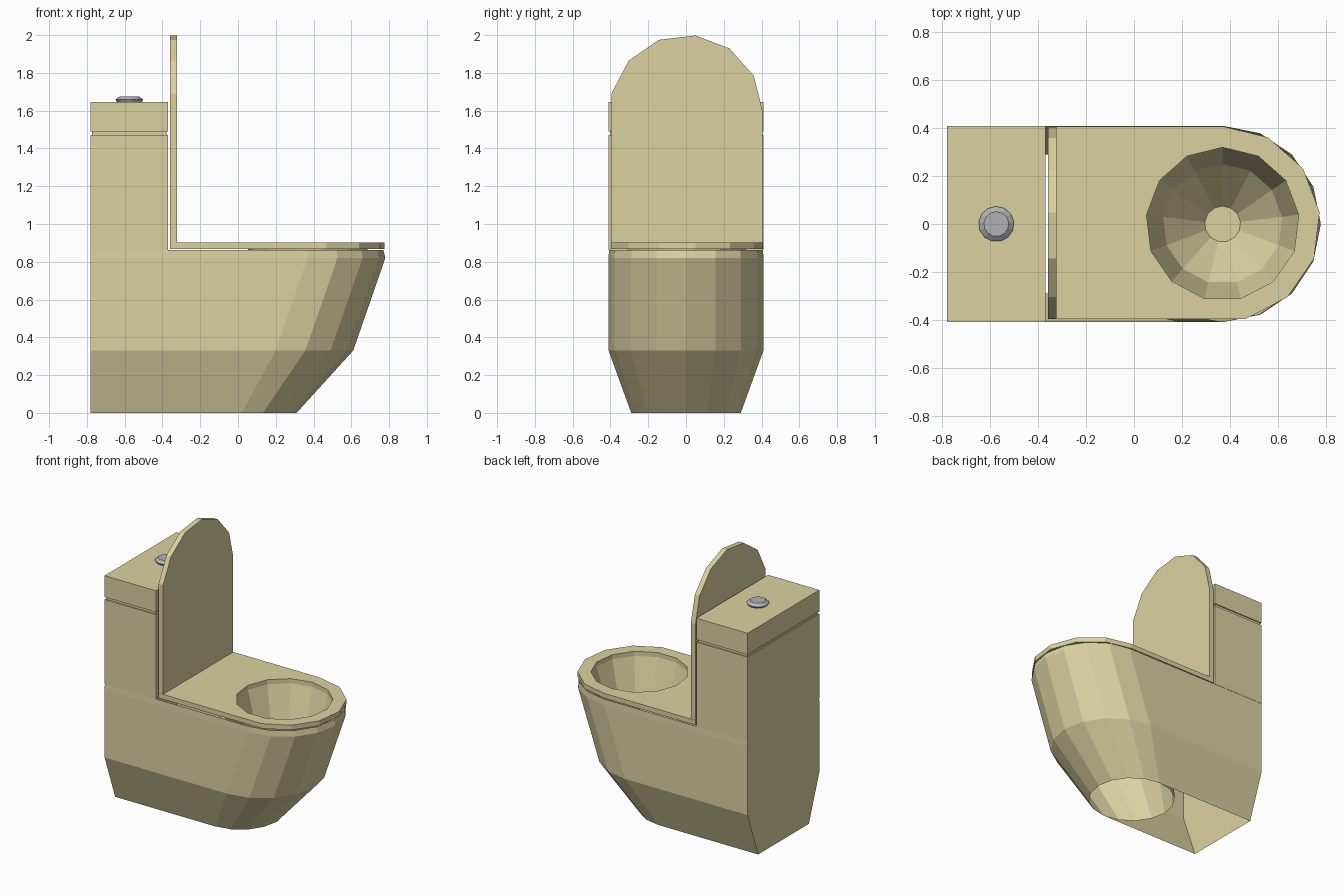
import bpy, bmesh, math

if "Cube" in bpy.data.objects:
    bpy.data.objects.remove(bpy.data.objects["Cube"])

def material(name, rgb):
    m = bpy.data.materials.new(name)
    m.diffuse_color = (*rgb, 1)
    m.use_nodes = True
    m.node_tree.nodes["Principled BSDF"].inputs["Base Color"].default_value = m.diffuse_color
    return m

CREAM = material("cream", (0.72, 0.64, 0.36))
STEEL = material("steel", (0.45, 0.45, 0.47))

def finish(name, bm, mat, recalc=True):
    if recalc:
        bmesh.ops.recalc_face_normals(bm, faces=bm.faces[:])
    me = bpy.data.meshes.new(name)
    bm.to_mesh(me)
    bm.free()
    me.materials.append(mat)
    ob = bpy.data.objects.new(name, me)
    bpy.context.collection.objects.link(ob)
    return ob

def arc(cx, rx, ry, start, step, n):
    return [(cx + rx * math.cos(math.radians(start + i * step)),
             ry * math.sin(math.radians(start + i * step))) for i in range(n)]

def loft(bm, rings, closed=True, flip=False):
    """Skin a list of equal-length 3D rings; returns the vertex rings."""
    vr = [[bm.verts.new(p) for p in r] for r in rings]
    n = len(vr[0])
    for a, b in zip(vr, vr[1:]):
        for i in range(n if closed else n - 1):
            j = (i + 1) % n
            f = (a[i], a[j], b[j], b[i])
            bm.faces.new(f[::-1] if flip else f)
    return vr

def box(name, x0, x1, w, z0, z1, mat):
    bm = bmesh.new()
    ring = [(x0, -w), (x1, -w), (x1, w), (x0, w)]
    v = loft(bm, [[(x, y, z) for x, y in ring] for z in (z0, z1)])
    bm.faces.new(v[0][::-1])
    bm.faces.new(v[1])
    return finish(name, bm, mat)

# pedestal: D-shaped shell, open underneath (z, arc centre, tip radius, half width)
BACK = -0.78
LEVELS = [(0, 0.02, 0.29, 0.29), (0.33, 0.20, 0.41, 0.41),
          (0.82, 0.37, 0.41, 0.41), (0.862, 0.37, 0.40, 0.408)]
bm = bmesh.new()
loft(bm, [[(x, y, z) for x, y in
           [(BACK, -w)] + arc(c, r, w, -90, 22.5, 9) + [(BACK, w)]]
          for z, c, r, w in LEVELS])
finish("pedestal", bm, CREAM, recalc=False)

# inner rear half of the round foot, seen from below
bm = bmesh.new()
loft(bm, [[(x, y, z) for x, y in arc(c, r, w, 90, 22.5, 9)]
          for z, c, r, w in LEVELS[:3]], closed=False)
finish("inner_foot", bm, CREAM, recalc=False)

# tank, recessed joint and tank cover
box("tank", BACK, -0.37, 0.41, 0.862, 1.472, CREAM)
box("tank_joint", BACK + 0.008, -0.378, 0.402, 1.472, 1.49, CREAM)
box("tank_cover", BACK, -0.37, 0.41, 1.49, 1.645, CREAM)

# flush button
STEP = 360 / 13
bm = bmesh.new()
v = loft(bm, [[(x, y, z) for x, y in arc(-0.575, r, r, 90, -STEP, 13)]
              for r, z in ((0.066, 1.645), (0.074, 1.658), (0.052, 1.675))])
bm.faces.new(v[0])
bm.faces.new(v[-1])
finish("flush_button", bm, STEEL)

# shared outline of seat and lid
def outline(cx, r, back):
    pts = arc(cx, r, r, 90, -STEP, 7)
    return [(back, pts[0][1])] + pts + [(back, pts[-1][1])]

# seat with round opening
SEAT_Z0, SEAT_Z1 = 0.868, 0.903
bm = bmesh.new()
edges = []
for ring in (outline(0.37, 0.408, -0.36), arc(0.37, 0.32, 0.32, 90, -STEP, 13)):
    vs = [bm.verts.new((x, y, SEAT_Z0)) for x, y in ring]
    edges += [bm.edges.new((vs[i], vs[i - 1])) for i in range(len(vs))]
bmesh.ops.triangle_fill(bm, edges=edges, use_beauty=True)
ext = bmesh.ops.extrude_face_region(bm, geom=bm.faces[:], use_keep_orig=True)
bmesh.ops.translate(bm, vec=(0, 0, SEAT_Z1 - SEAT_Z0),
                    verts=[g for g in ext["geom"] if isinstance(g, bmesh.types.BMVert)])
bmesh.ops.dissolve_limit(bm, angle_limit=0.01, verts=bm.verts[:], edges=bm.edges[:])
finish("seat", bm, CREAM)

# raised lid
bm = bmesh.new()
v = loft(bm, [[(x, y, z) for z, y in outline(1.595, 0.406, 0.868)]
              for x in (-0.36, -0.323)])
bm.faces.new(v[0])
bm.faces.new(v[1])
finish("lid", bm, CREAM)

# bowl interior
bm = bmesh.new()
v = loft(bm, [[(x, y, z) for x, y in arc(0.37, r, r, 90, -STEP, 13)]
              for r, z in ((0.32, 0.87), (0.25, 0.62), (0.075, 0.42))], flip=True)
bm.faces.new(v[-1][::-1])
finish("bowl", bm, CREAM, recalc=False)
